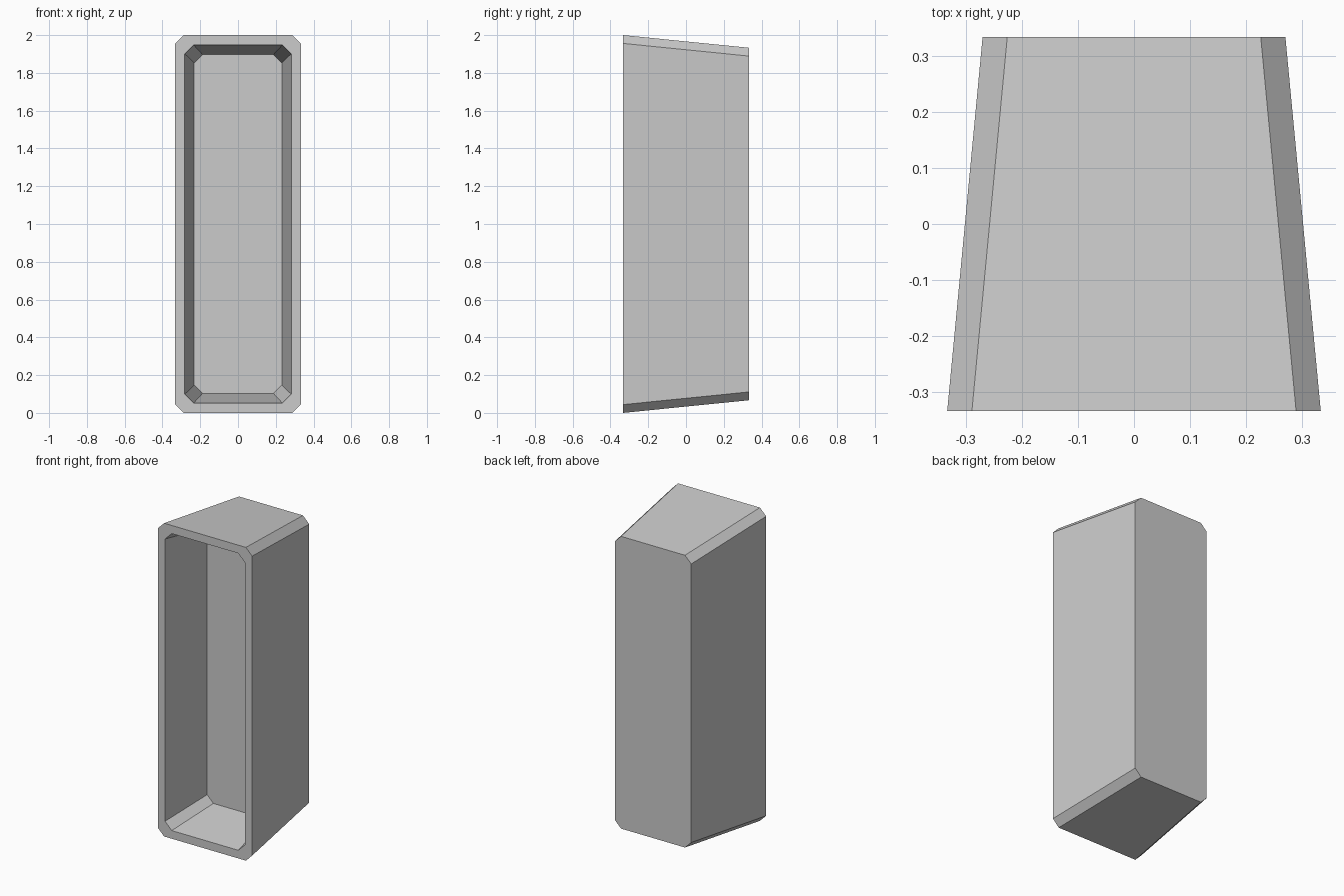
import bpy, bmesh

if "Cube" in bpy.data.objects:
    bpy.data.objects.remove(bpy.data.objects["Cube"])


def ring(bm, y, half_w, half_h, chamfer):
    """Chamfered rectangle in the XZ plane, centred on z = 1."""
    w, h, c = half_w, half_h, chamfer
    corners = [(w - c, -h), (w, -h + c), (w, h - c), (w - c, h)]
    pts = corners + [(-x, z) for x, z in reversed(corners)]
    return [bm.verts.new((x, y, 1 + z)) for x, z in pts]


def bridge(bm, a, b):
    for i in range(len(a)):
        j = (i + 1) % len(a)
        bm.faces.new((a[i], a[j], b[j], b[i]))


bm = bmesh.new()

# Section rings from the closed back, round the front rim, into the recess
sections = [
    (0.333, 0.27, 0.933, 0.044),
    (-0.333, 0.333, 1.0, 0.044),
    (-0.333, 0.282, 0.948, 0.047),
    (0.02, 0.232, 0.897, 0.044),
]
rings = [ring(bm, *s) for s in sections]
for a, b in zip(rings, rings[1:]):
    bridge(bm, a, b)

# Outer back wall and recess floor
bm.faces.new(rings[0])
bm.faces.new(rings[-1])
bmesh.ops.recalc_face_normals(bm, faces=bm.faces)

mesh = bpy.data.meshes.new("tapered_housing")
bm.to_mesh(mesh)
bm.free()
housing = bpy.data.objects.new("tapered_housing", mesh)
bpy.context.collection.objects.link(housing)
